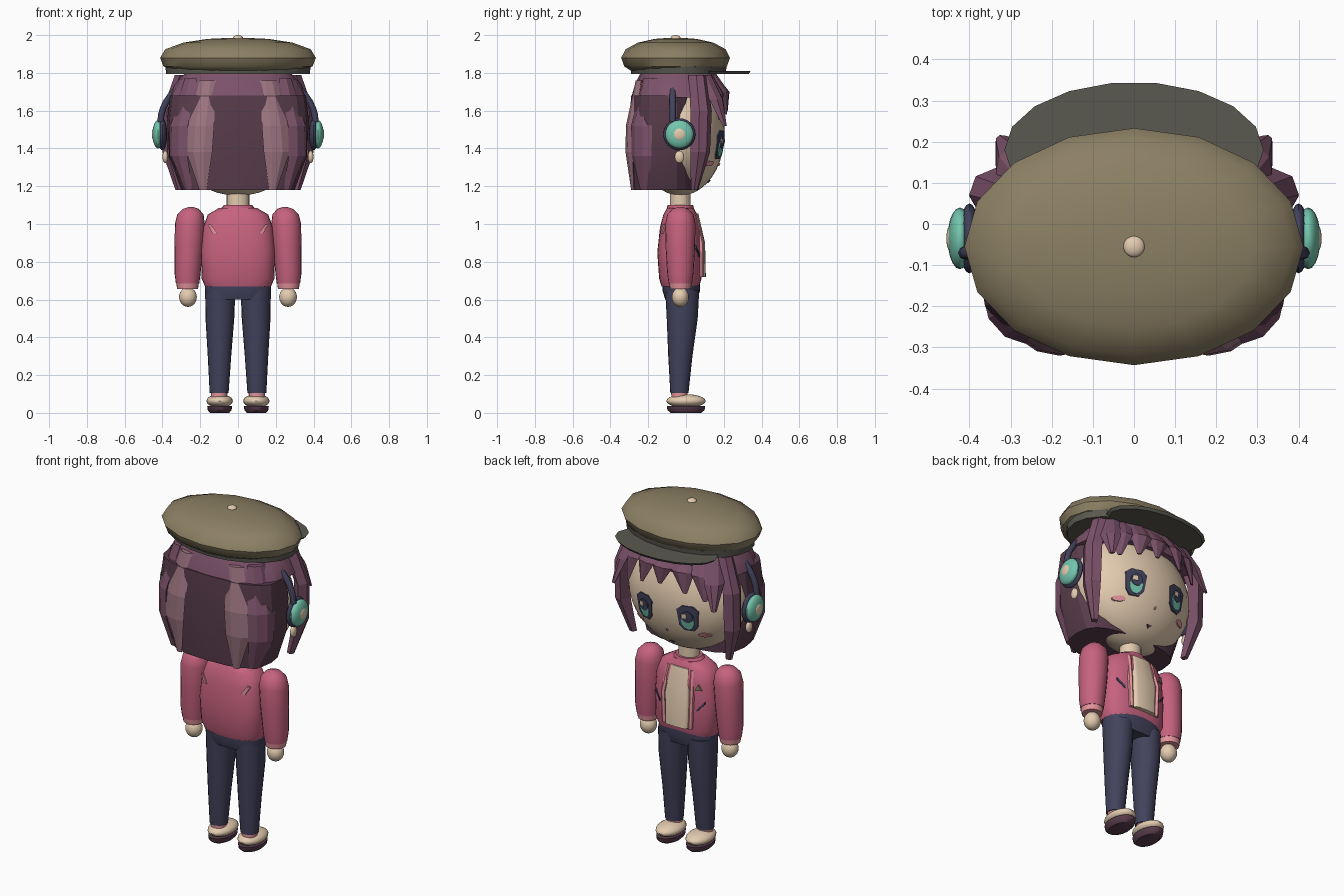
import bpy, bmesh, math
from mathutils import Vector

if "Cube" in bpy.data.objects:
    bpy.data.objects.remove(bpy.data.objects["Cube"], do_unlink=True)


def material(name, code):
    srgb = [int(code[i:i + 2], 16) / 255 for i in (0, 2, 4)]
    rgba = [((c + 0.055) / 1.055) ** 2.4 for c in srgb] + [1]
    m = bpy.data.materials.new(name)
    m.use_nodes = True
    m.diffuse_color = rgba
    m.node_tree.nodes["Principled BSDF"].inputs["Base Color"].default_value = rgba
    return m


OLIVE = material("olive felt", "8c8064")
BRIM = material("dark olive", "5a5850")
HAIR = material("purple hair", "7c526a")
DARK = material("dark purple", "583c4b")
LIGHT = material("light hair", "9c7480")
SKIN = material("warm cream", "e4ccb0")
PINK = material("jacket pink", "c6627f")
ROSE = material("light pink", "e4949c")
NAVY = material("navy cloth", "42425c")
TEAL = material("teal", "74c6ae")


def finish(name, bm, mat, angle=35):
    bmesh.ops.recalc_face_normals(bm, faces=bm.faces)
    me = bpy.data.meshes.new(name)
    bm.to_mesh(me)
    bm.free()
    ob = bpy.data.objects.new(name, me)
    bpy.context.collection.objects.link(ob)
    me.materials.append(mat)
    if angle:
        bpy.ops.object.select_all(action='DESELECT')
        ob.select_set(True)
        bpy.context.view_layer.objects.active = ob
        bpy.ops.object.shade_smooth_by_angle(angle=math.radians(angle))
    return ob


def ellipsoid(name, loc, radii, mat, seg=20, rings=12, angle=40):
    bm = bmesh.new()
    bmesh.ops.create_uvsphere(bm, u_segments=seg, v_segments=rings, radius=1)
    for v in bm.verts:
        v.co = Vector(a * r + c for a, r, c in zip(v.co, radii, loc))
    return finish(name, bm, mat, angle)


def bridge(bm, rings):
    """Skin a list of equal vertex rings and cap both ends."""
    loops = [[bm.verts.new(p) for p in r] for r in rings]
    n = len(loops[0])
    for a, b in zip(loops, loops[1:]):
        for i in range(n):
            j = (i + 1) % n
            bm.faces.new((a[i], a[j], b[j], b[i]))
    bm.faces.new(loops[0])
    bm.faces.new(loops[-1])


def loft(name, levels, mat, n=20, power=2, angle=40):
    """Stack superellipse rings given as (x, y, z, rx, ry)."""
    def bend(c):
        return math.copysign(abs(c) ** (2 / power), c)
    turns = [math.tau * i / n for i in range(n)]
    bm = bmesh.new()
    bridge(bm, [[(x + rx * bend(math.cos(t)), y + ry * bend(math.sin(t)), z) for t in turns]
                for x, y, z, rx, ry in levels])
    return finish(name, bm, mat, angle)


def lock(name, path, out, mat, thick=0.03, side=1):
    """Faceted hair lock along (x, y, z, half width), facing the out direction."""
    o = Vector((out[0], out[1], 0)).normalized()
    t = Vector((-o.y, o.x, 0))
    rings = []
    for x, y, z, w in path:
        d = thick * min(1, w / 0.04)
        ring = [Vector((x, y, z)) + t * w * a + o * d * b
                for a, b in ((-1, 0), (-.4, 1), (.4, 1), (1, 0), (0, -1))]
        rings.append([(p.x * side, p.y, p.z) for p in ring])
    bm = bmesh.new()
    bridge(bm, rings)
    return finish(name, bm, mat, 0)


def plate(name, outline, surface, lift, mat):
    """Thin plate whose (x, z) outline is draped on a surface."""
    bm = bmesh.new()
    k = len(outline)
    mid = (sum(p[0] for p in outline) / k, sum(p[1] for p in outline) / k)

    def drop(p, h):
        y, facing = surface(*p)
        return bm.verts.new((p[0], y + facing * h, p[1]))
    top, low = [[drop(p, h) for p in outline] for h in (lift, lift - 0.009)]
    centre = drop(mid, lift)
    for i in range(k):
        j = (i + 1) % k
        bm.faces.new((top[i], top[j], centre))
        bm.faces.new((top[i], low[i], low[j], top[j]))
    return finish(name, bm, mat, 0)


def oval(cx, cz, rx, rz, n=12):
    return [(cx + rx * math.cos(math.tau * i / n), cz + rz * math.sin(math.tau * i / n)) for i in range(n)]


HEAD, HEAD_R = (0, -0.03, 1.48), (0.36, 0.235, 0.33)


def face(x, z):
    r = 1 - (x / HEAD_R[0]) ** 2 - ((z - HEAD[2]) / HEAD_R[2]) ** 2
    return HEAD[1] + HEAD_R[1] * math.sqrt(max(r, 0)), 1


def chest(x, z):
    return -0.03 + 0.11 * (1 - abs(x / 0.195) ** 2.6) ** (1 / 2.6), 1


def back(x, z):
    return -0.06 - chest(x, z)[0], -1


# Head, neck and hair mass
ellipsoid("head", HEAD, HEAD_R, SKIN, 32, 20)
loft("neck", [(0, -.03, 1.05, .06, .055), (0, -.03, 1.2, .06, .055)], SKIN)
loft("hair_back", [(0, -.12, 1.18, .30, .17), (0, -.125, 1.36, .365, .175),
                   (0, -.125, 1.55, .375, .175), (0, -.12, 1.68, .36, .17)], DARK, 20, 2.8, 20)
loft("hair_crown", [(0, -.05, 1.67, .365, .24), (0, -.045, 1.74, .335, .225),
                    (0, -.04, 1.8, .28, .2)], HAIR, 20, 2.4, 20)

# Cap
loft("cap_crown", [(0, -.055, 1.81, .34, .235), (0, -.055, 1.835, .395, .272), (0, -.055, 1.88, .412, .288),
                   (0, -.055, 1.925, .385, .265), (0, -.055, 1.96, .29, .2),
                   (0, -.055, 1.98, .16, .11), (0, -.055, 1.986, .03, .03)], OLIVE, 16, 2, 40)
loft("cap_band", [(0, -.04, 1.795, .38, .25), (0, -.04, 1.835, .385, .255)], BRIM, 20)
loft("cap_brim", [(0, .18, 1.795, .3, .155), (0, .18, 1.81, .315, .165)], BRIM, 18)
ellipsoid("cap_button", (0, -.055, 1.985), (.026, .026, .015), SKIN)

# Centre fringe
lock("fringe_centre", [(0, .13, 1.8, .06), (.01, .21, 1.7, .065), (.02, .215, 1.6, .012)], (0, 1), HAIR, .02)

for s, tag in ((1, "left"), (-1, "right")):
    # Hair locks
    lock(tag + "_back_lock", [(.16, -.245, 1.76, .045), (.195, -.295, 1.52, .07),
                              (.205, -.297, 1.38, .07), (.185, -.28, 1.18, .02)], (.2, -1), LIGHT, .018, s)
    lock(tag + "_corner_lock", [(.25, -.19, 1.77, .05), (.315, -.235, 1.52, .075),
                                (.315, -.235, 1.36, .07), (.26, -.22, 1.18, .03)], (1, -.9), HAIR, .025, s)
    lock(tag + "_front_lock", [(.29, .06, 1.79, .05), (.355, .08, 1.6, .06),
                               (.355, .075, 1.38, .055), (.31, .045, 1.18, .02)], (1, .35), HAIR, .04, s)
    lock(tag + "_fringe_inner", [(.1, .13, 1.8, .06), (.12, .2, 1.7, .065), (.14, .21, 1.58, .012)],
         (.3, 1), HAIR, .02, s)
    lock(tag + "_fringe_middle", [(.19, .1, 1.8, .06), (.23, .165, 1.69, .065), (.25, .18, 1.55, .012)],
         (.6, 1), HAIR, .02, s)
    lock(tag + "_fringe_outer", [(.25, .1, 1.79, .05), (.295, .16, 1.66, .055), (.325, .205, 1.52, .015)],
         (.9, 1), HAIR, .025, s)

    # Headphones
    ear = (s * .4, -.035, 1.475)
    ellipsoid(tag + "_ear_pad", ear, (.025, .085, .085), NAVY)
    ellipsoid(tag + "_ear_cup", (s * .423, *ear[1:]), (.03, .075, .075), TEAL)
    ellipsoid(tag + "_ear_cap", (s * .443, *ear[1:]), (.013, .036, .036), SKIN)
    ellipsoid(tag + "_ear_drop", (s * .385, -.035, 1.355), (.015, .025, .033), SKIN)

    # Eyes and blush
    def eye(part, pts, lift, mat):
        plate(tag + "_eye_" + part, [(s * .14 + x, 1.42 + z) for x, z in pts], face, lift, mat)
    eye("rim", [(-.06, .05), (-.03, .075), (.03, .075), (.06, .05), (.05, -.045), (.025, -.075),
                (-.025, -.075), (-.05, -.045)], .006, NAVY)
    eye("iris", oval(0, -.015, .036, .05), .009, TEAL)
    eye("pupil", oval(0, .012, .033, .034), .012, NAVY)
    eye("shine", [(.0, .03), (.026, .03), (.026, .005), (.0, .005)], .015, SKIN)
    plate(tag + "_blush", oval(s * .21, 1.32, .032, .014), face, .006, ROSE)

    # Sleeve, cuff and hand
    loft(tag + "_sleeve", [(s * .267, -.03, .685, .062, .062), (s * .267, -.03, .74, .069, .07),
                           (s * .26, -.03, .88, .076, .078), (s * .255, -.03, 1.0, .079, .08),
                           (s * .252, -.03, 1.05, .07, .07), (s * .25, -.03, 1.08, .042, .042),
                           (s * .25, -.03, 1.09, .012, .012)], PINK, 20, 2, 60)
    loft(tag + "_cuff", [(s * .267, -.03, .655, .055, .055), (s * .267, -.03, .7, .062, .062)], ROSE)
    ellipsoid(tag + "_hand", (s * .265, -.03, .613), (.047, .045, .052), SKIN)

    # Jacket details
    loft(tag + "_lapel", [(s * .085, .035, .72, .014, .06), (s * .092, .04, .9, .014, .055),
                          (s * .075, .02, 1.05, .014, .04)], ROSE, 8, 4)
    plate(tag + "_pocket_slit", [(s * a, b) for a, b in ((.12, .825), (.16, .87), (.16, .885), (.12, .84))],
          chest, .007, NAVY)
    plate(tag + "_back_mark", [(s * a, b) for a, b in ((.11, .95), (.135, .95), (.16, .995), (.145, 1.0))],
          back, .007, ROSE)

    # Leg and shoe
    loft(tag + "_trouser_leg", [(s * .1, -.035, .105, .05, .048), (s * .098, -.03, .3, .062, .064),
                                (s * .096, -.02, .5, .076, .082), (s * .094, -.02, .65, .08, .09)], NAVY)
    loft(tag + "_sock", [(s * .1, -.035, .07, .042, .042), (s * .1, -.035, .122, .044, .044)], ROSE)
    ellipsoid(tag + "_shoe", (s * .097, 0, .063), (.07, .104, .036), SKIN)
    loft(tag + "_sole", [(s * .097, 0, 0, .05, .08), (s * .097, 0, .014, .063, .098),
                         (s * .097, 0, .036, .066, .102)], DARK)

# Headphone band
curve = bpy.data.curves.new("headphone_band", 'CURVE')
curve.dimensions = '3D'
curve.bevel_depth = 0.017
curve.bevel_resolution = 2
spline = curve.splines.new('POLY')
steps = 24
spline.points.add(steps)
for i, p in enumerate(spline.points):
    a = math.pi * i / steps
    p.co = (.41 * math.cos(a), -.07, 1.54 + .285 * math.sin(a), 1)
band = bpy.data.objects.new("headphone_band", curve)
bpy.context.collection.objects.link(band)
curve.materials.append(NAVY)

# Mouth and nose
plate("mouth", [(-.016, 1.232), (.016, 1.232), (0, 1.218)], face, .006, DARK)
plate("nose", oval(0, 1.315, .006, .008, 6), face, .006, ROSE)

# Jacket, shirt and hips
loft("jacket", [(0, -.03, .67, .175, .1), (0, -.03, .71, .192, .112), (0, -.035, .85, .197, .117),
                (0, -.03, .98, .185, .108), (0, -.03, 1.05, .16, .09), (0, -.03, 1.085, .1, .07)],
     PINK, 28, 2.6, 50)
loft("jacket_collar", [(0, -.03, 1.07, .1, .075), (0, -.03, 1.1, .075, .068)], PINK)
loft("shirt", [(0, .045, .72, .075, .06), (0, .045, .9, .08, .056), (0, .025, 1.055, .062, .04)],
     SKIN, 16, 5)
plate("chest_badge", [(-.145, .95), (-.11, .95), (-.128, .985)], chest, .008, OLIVE)
loft("hips", [(0, -.025, .6, .165, .085), (0, -.025, .65, .176, .1), (0, -.025, .69, .174, .1)], NAVY, 24, 2.4)
